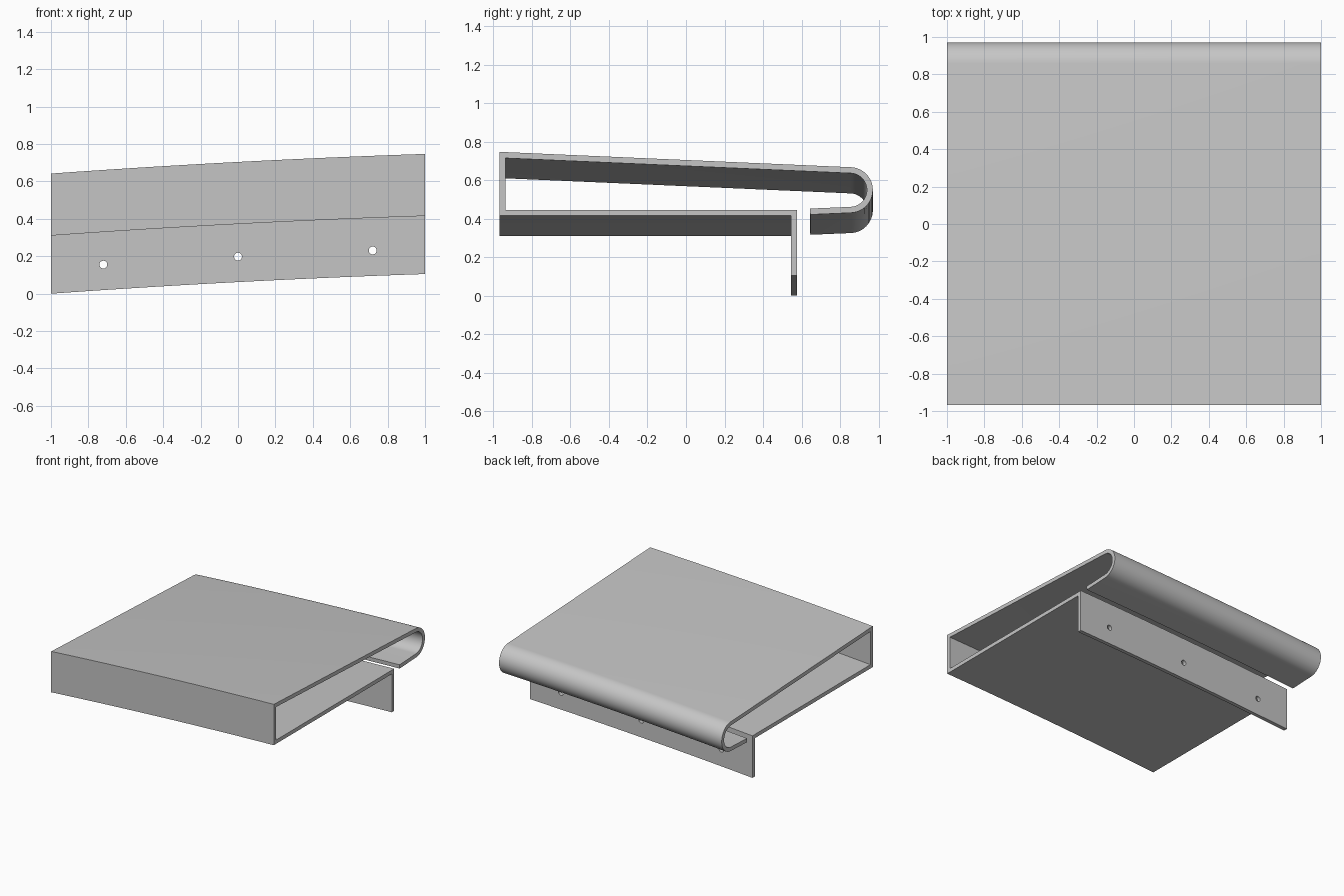
import bpy, bmesh, math
from mathutils import Vector

cube = bpy.data.objects.get("Cube")
if cube:
    bpy.data.objects.remove(cube, do_unlink=True)

THICK = 0.031      # sheet thickness
SEGMENTS = 32      # steps across the width
ARC_STEPS = 24     # steps round the rolled edge


def rise(x):
    """Gentle arched climb of the sheet from right to left."""
    return 0.062 + 0.0525 * x - 0.0095 * x * x


steel = bpy.data.materials.new("plain grey")
steel.use_nodes = True
grey = (0.56, 0.56, 0.56, 1)
steel.diffuse_color = grey
steel.node_tree.nodes["Principled BSDF"].inputs["Base Color"].default_value = grey

# Centreline of the folded sheet in y, z: flange, base, front wall, top, rolled edge, lip
tilt = math.radians(2.5)
centre, radius = Vector((0.852, 0.444)), 0.103
path = [Vector(p) for p in ((0.56, 0), (0.56, 0.326), (-0.953, 0.326), (-0.953, 0.626))]
for i in range(ARC_STEPS + 1):
    a = (math.pi / 2 - tilt) * (1 - 2 * i / ARC_STEPS)
    path.append(centre + radius * Vector((math.cos(a), math.sin(a))))
path.append(Vector((0.645, 0.332)))


def mitre(i):
    """Half-thickness offset at a path point, mitred at folds."""
    normals = []
    for j in (i - 1, i):
        if 0 <= j < len(path) - 1:
            d = (path[j + 1] - path[j]).normalized()
            normals.append(Vector((-d.y, d.x)))
    m = sum(normals, Vector((0, 0))).normalized()
    return m * (THICK / 2 / m.dot(normals[0]))


# Folded sheet: the thick profile swept across x
bm = bmesh.new()
rows = []
for s in range(SEGMENTS + 1):
    x = -1 + 2 * s / SEGMENTS
    row = []
    for i, p in enumerate(path):
        o = mitre(i)
        row.append([bm.verts.new((x, q.x, q.y + rise(x))) for q in (p + o, p - o)])
    rows.append(row)
last = len(path) - 1
for r, n in zip(rows, rows[1:]):
    for i in range(last):
        for k in (0, 1):
            bm.faces.new((r[i][k], r[i + 1][k], n[i + 1][k], n[i][k]))
    for i in (0, last):
        bm.faces.new((r[i][0], r[i][1], n[i][1], n[i][0]))
for r in (rows[0], rows[-1]):
    for i in range(last):
        bm.faces.new((r[i][0], r[i][1], r[i + 1][1], r[i + 1][0]))
bmesh.ops.recalc_face_normals(bm, faces=bm.faces)
mesh = bpy.data.meshes.new("folded_sheet")
bm.to_mesh(mesh)
bm.free()
mesh.materials.append(steel)
sheet = bpy.data.objects.new("folded_sheet", mesh)
bpy.context.collection.objects.link(sheet)

# Screw holes through the rear flange
for x in (-0.72, 0, 0.72):
    bpy.ops.mesh.primitive_cylinder_add(vertices=32, radius=0.021, depth=0.1,
                                        location=(x, 0.56, rise(x) + 0.136),
                                        rotation=(math.pi / 2, 0, 0))
    cutter = bpy.context.object
    cutter.name = "hole_cutter"
    cutter.hide_render = True
    cutter.data.materials.append(steel)
    bpy.ops.object.select_all(action="DESELECT")
    bpy.context.view_layer.objects.active = sheet
    sheet.select_set(True)
    cut = sheet.modifiers.new("screw_hole", "BOOLEAN")
    cut.operation = "DIFFERENCE"
    cut.solver = "EXACT"
    cut.object = cutter
    bpy.ops.object.modifier_apply(modifier=cut.name)
    bpy.data.objects.remove(cutter, do_unlink=True)

# Smooth rolled edge, crisp folds
bpy.ops.object.shade_smooth_by_angle(angle=math.radians(30))
